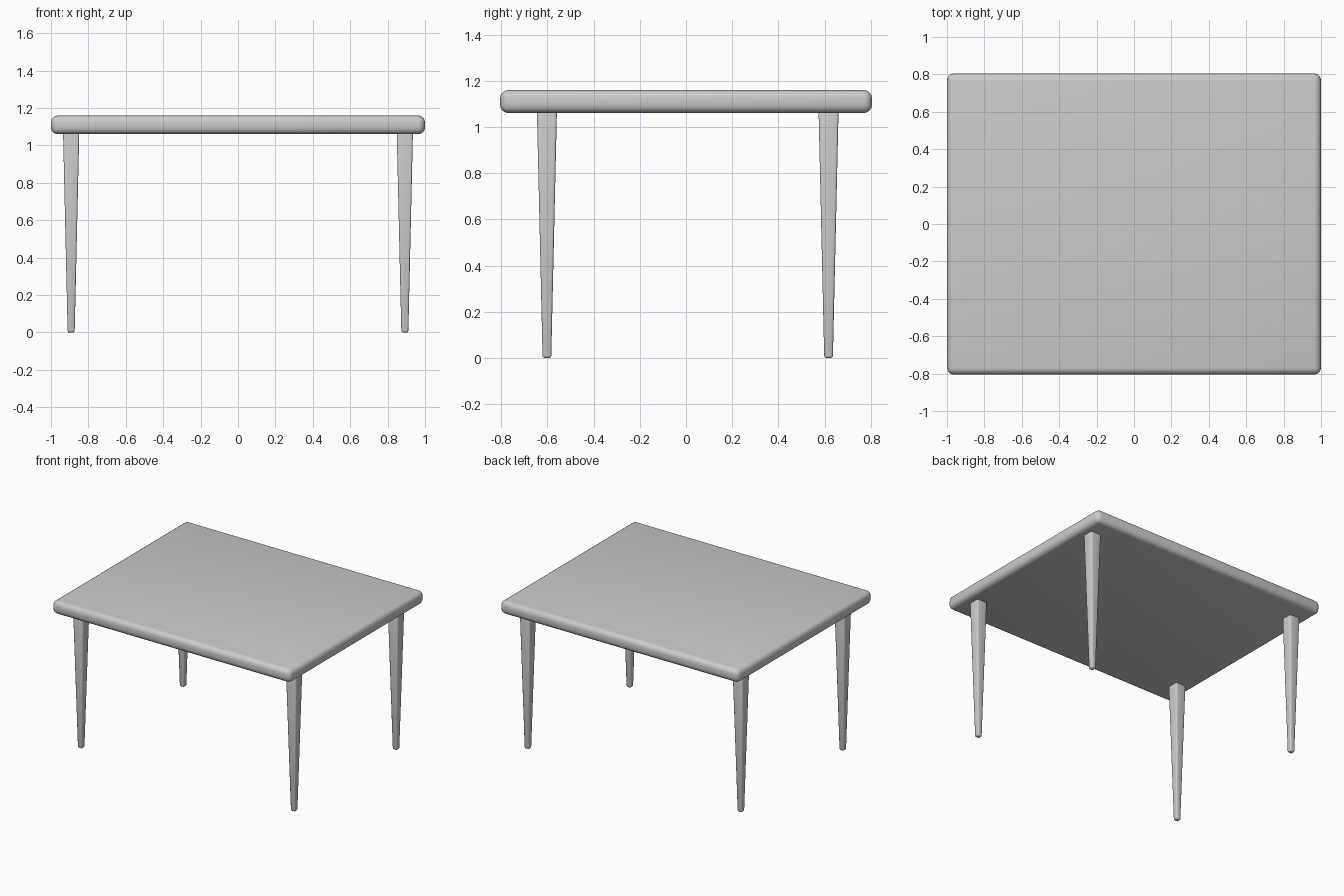
import bpy, bmesh

if "Cube" in bpy.data.objects:
    bpy.data.objects.remove(bpy.data.objects["Cube"])


def make_box(name, center, size, bottom_scale, bevel, segments):
    """Box with an optional taper toward the bottom and rounded edges."""
    bm = bmesh.new()
    bmesh.ops.create_cube(bm, size=1)
    for v in bm.verts:
        k = bottom_scale if v.co.z < 0 else 1
        v.co.x *= size[0] * k
        v.co.y *= size[1] * k
        v.co.z *= size[2]
    bmesh.ops.bevel(bm, geom=bm.edges[:], offset=bevel, segments=segments,
                    profile=0.5, affect='EDGES', clamp_overlap=True)
    mesh = bpy.data.meshes.new(name)
    bm.to_mesh(mesh)
    bm.free()
    obj = bpy.data.objects.new(name, mesh)
    obj.location = center
    bpy.context.collection.objects.link(obj)
    bpy.ops.object.select_all(action='DESELECT')
    obj.select_set(True)
    bpy.context.view_layer.objects.active = obj
    bpy.ops.object.shade_smooth_by_angle(angle=0.6)
    return obj


# Rounded rectangular top
make_box("tabletop", (0, 0, 1.11), (2.0, 1.61, 0.10), 1, 0.037, 4)

# Four tapered legs, set slightly into the underside of the top
for end, y in (("front", -0.602), ("back", 0.617)):
    for side, x in (("left", -0.892), ("right", 0.892)):
        make_box(f"{end}_{side}_leg", (x, y, 0.54), (0.087, 0.087, 1.08),
                 0.43, 0.01, 3)
